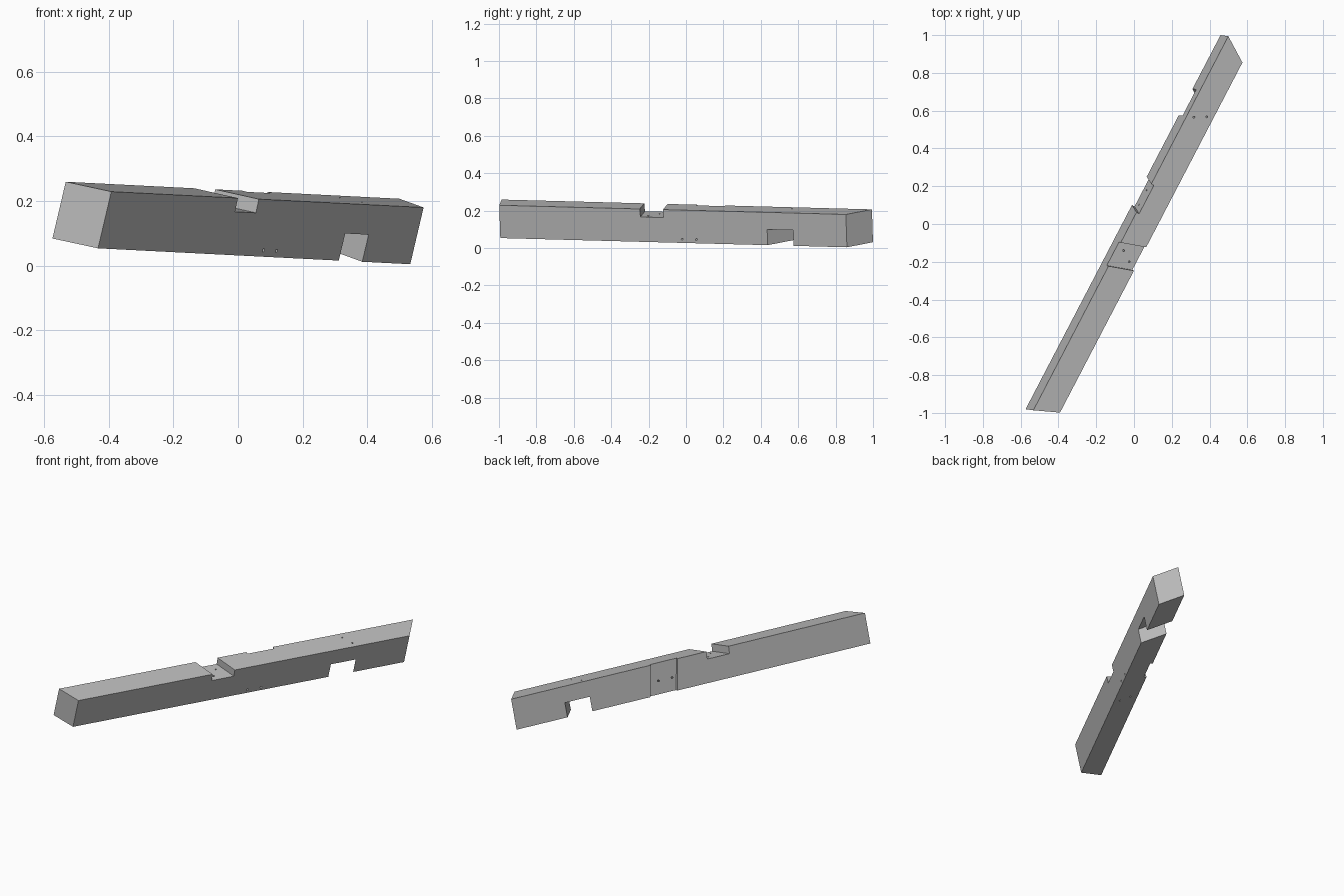
import bpy
import bmesh
from mathutils import Vector, Matrix

cube = bpy.data.objects.get("Cube")
if cube:
    bpy.data.objects.remove(cube, do_unlink=True)

# Beam frame: along its length, across its width, up through its height
along = Vector((0.462, 0.8865, -0.0235)).normalized()
across = Vector((0.8635, -0.458, -0.218))
across = (across - along * across.dot(along)).normalized()
up = across.cross(along)
frame = Matrix((along, across, up)).transposed().to_4x4()
frame.translation = up * 0.1335

HALF_W, HALF_H = 0.067, 0.09

wood = bpy.data.materials.new("grey_timber")
wood.use_nodes = True
grey = (0.5, 0.5, 0.5, 1)
wood.diffuse_color = grey
wood.node_tree.nodes["Principled BSDF"].inputs["Base Color"].default_value = grey


def add_object(name, bm):
    bmesh.ops.recalc_face_normals(bm, faces=bm.faces)
    mesh = bpy.data.meshes.new(name)
    bm.to_mesh(mesh)
    bm.free()
    mesh.materials.append(wood)
    obj = bpy.data.objects.new(name, mesh)
    obj.matrix_world = frame
    bpy.context.collection.objects.link(obj)
    return obj


def block(name, near, far, v_range, w_range):
    """Block whose two end planes are (centre, slope across, slope up)."""
    bm = bmesh.new()
    bmesh.ops.create_cube(bm, size=1)
    for vert in bm.verts:
        v = v_range[vert.co.y > 0]
        w = w_range[vert.co.z > 0]
        s, slope_v, slope_w = far if vert.co.x > 0 else near
        vert.co = (s + slope_v * v + slope_w * w, v, w)
    return add_object(name, bm)


def drill(name, start, end, radius=0.005):
    start, end = Vector(start), Vector(end)
    axis = end - start
    turn = axis.to_track_quat('Z', 'Y').to_matrix().to_4x4()
    bm = bmesh.new()
    bmesh.ops.create_cone(bm, cap_ends=True, segments=12, radius1=radius,
                          radius2=radius, depth=axis.length,
                          matrix=Matrix.Translation((start + end) / 2) @ turn)
    return add_object(name, bm)


# Beam with compound-cut ends
beam = block("timber_beam", (-1.104, 0.41, 0.055), (1.058, -0.66, 0.055),
             (-HALF_W, HALF_W), (-HALF_H, HALF_H))

# Lap notches: top, underside and shallow side housing
wide, tall = (-0.1, 0.1), (-0.12, 0.12)
cutters = [
    block("top_notch", (-0.245, 0.31, 0), (-0.105, 0.31, 0), wide, (0.0465, 0.12)),
    block("bottom_notch", (0.58, -0.66, 0.06), (0.737, -0.66, 0.06), wide, (-0.12, -0.004)),
    block("side_housing", (0.069, 0, -0.15), (0.238, 0, -0.15), (-0.1, 0.016 - HALF_W), tall),
]

# Peg holes through the floor of each notch
for s, v in ((-0.154, -0.023), (-0.193, 0.032)):
    cutters.append(drill("top_notch_hole", (s, v, -0.12), (s, v, 0.1)))
for s, v in ((0.643, -0.029), (0.676, 0.032)):
    cutters.append(drill("bottom_notch_hole", (s, v, -0.02), (s, v, 0.12)))
for s in (0.109, 0.195):
    a = Vector((s, -HALF_W, -0.006))
    b = Vector((s - 0.092, HALF_W, -0.07))
    step = (b - a) * 0.15
    cutters.append(drill("side_housing_hole", a - step, b + step))

bpy.context.view_layer.objects.active = beam
for cutter in cutters:
    cut = beam.modifiers.new(cutter.name, 'BOOLEAN')
    cut.operation = 'DIFFERENCE'
    cut.solver = 'EXACT'
    cut.object = cutter
    bpy.ops.object.modifier_apply(modifier=cut.name)
    bpy.data.objects.remove(cutter, do_unlink=True)
